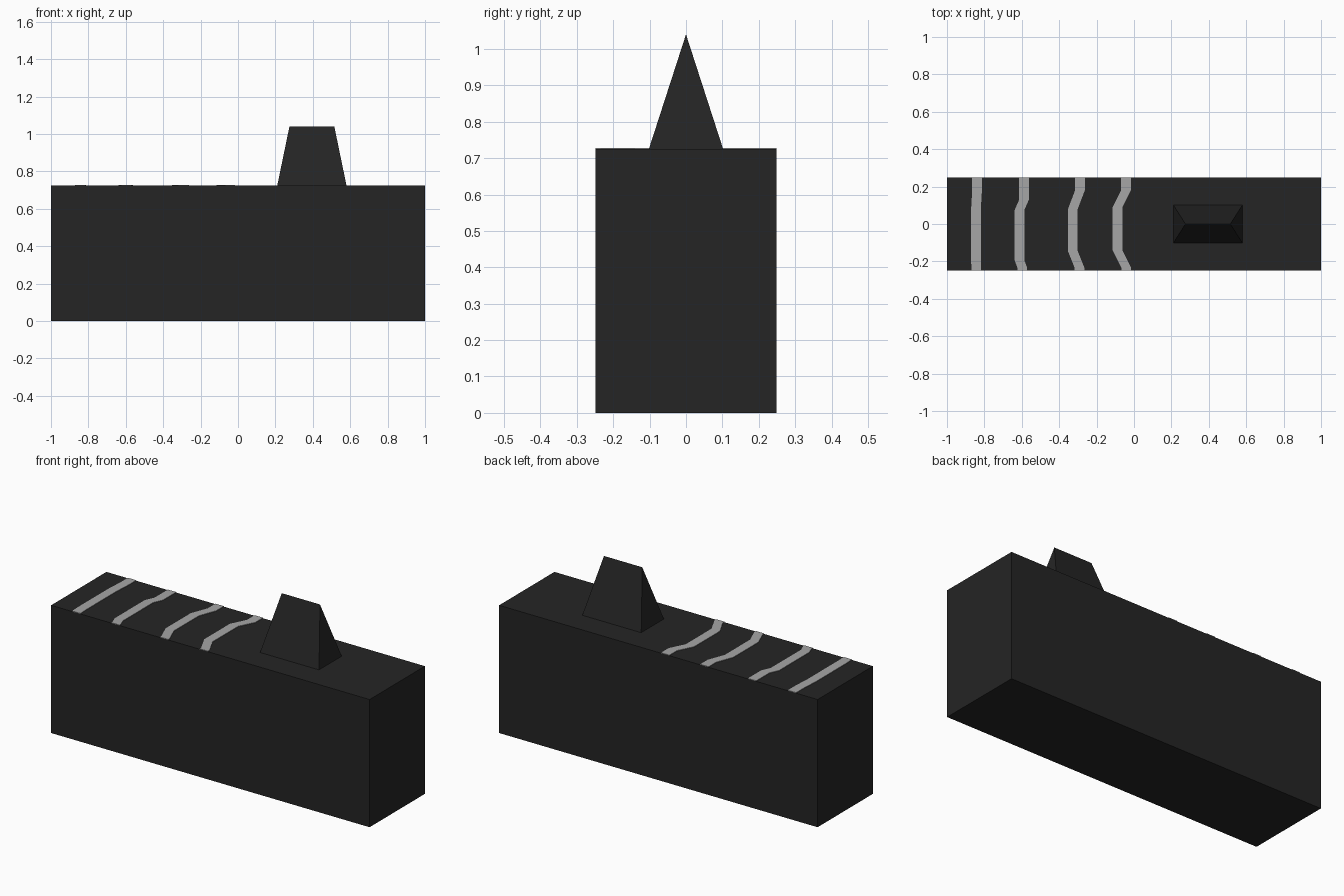
import bpy, bmesh

if "Cube" in bpy.data.objects:
    bpy.data.objects.remove(bpy.data.objects["Cube"])

TOP = 0.725      # height of the block
HALF_Y = 0.248   # half depth of the block


def material(name, v):
    m = bpy.data.materials.new(name)
    m.diffuse_color = (v, v, v, 1)
    m.use_nodes = True
    m.node_tree.nodes["Principled BSDF"].inputs["Base Color"].default_value = m.diffuse_color
    return m


dark = material("charcoal", 0.018)
grey = material("light_grey", 0.38)


def make(name, verts, faces, mat):
    mesh = bpy.data.meshes.new(name)
    mesh.from_pydata(verts, [], faces)
    mesh.materials.append(mat)
    bm = bmesh.new()
    bm.from_mesh(mesh)
    bmesh.ops.recalc_face_normals(bm, faces=bm.faces)
    bm.to_mesh(mesh)
    bm.free()
    ob = bpy.data.objects.new(name, mesh)
    bpy.context.collection.objects.link(ob)
    return ob


# Main block
bpy.ops.mesh.primitive_cube_add(size=1, location=(0, 0, TOP / 2))
block = bpy.context.object
block.name = "block"
block.scale = (2, 2 * HALF_Y, TOP)
block.data.materials.append(dark)

# Hipped wedge with a sharp ridge
x0, x1, r0, r1, d = 0.21, 0.58, 0.275, 0.515, 0.102
make("wedge",
     [(x0, -d, TOP), (x1, -d, TOP), (x1, d, TOP), (x0, d, TOP),
      (r0, 0, 1.04), (r1, 0, 1.04)],
     [(0, 1, 2, 3), (0, 1, 5, 4), (2, 3, 4, 5), (1, 2, 5), (3, 0, 4)], dark)


# Stripes: thin plates following a centre path of (x, y) points
def stripe(name, path, half=0.026, thick=0.003):
    verts, faces = [], []
    for x, y in path:
        for z in (TOP, TOP + thick):
            verts += [(x - half, y, z), (x + half, y, z)]
    n = len(path)
    for i in range(n - 1):
        a, b = 4 * i, 4 * i + 4
        for p, q in ((0, 1), (1, 3), (3, 2), (2, 0)):
            faces.append((a + p, a + q, b + q, b + p))
    e = 4 * (n - 1)
    faces += [(0, 1, 3, 2), (e, e + 1, e + 3, e + 2)]
    make(name, verts, faces, grey)


# (back x, middle x, front x, y where each bend starts and ends)
bends = [(-0.839, -0.845, -0.843, 0.18, 0.08, -0.20),
         (-0.588, -0.612, -0.597, 0.13, 0.075, -0.195),
         (-0.289, -0.327, -0.291, 0.18, 0.08, -0.145),
         (-0.043, -0.088, -0.041, 0.18, 0.09, -0.14)]
for i, (xb, xm, xf, y1, y2, y3) in enumerate(bends):
    stripe(f"stripe_{i + 1}",
           [(xb, HALF_Y), (xb, y1), (xm, y2), (xm, y3), (xf, -0.235), (xf, -HALF_Y)])
